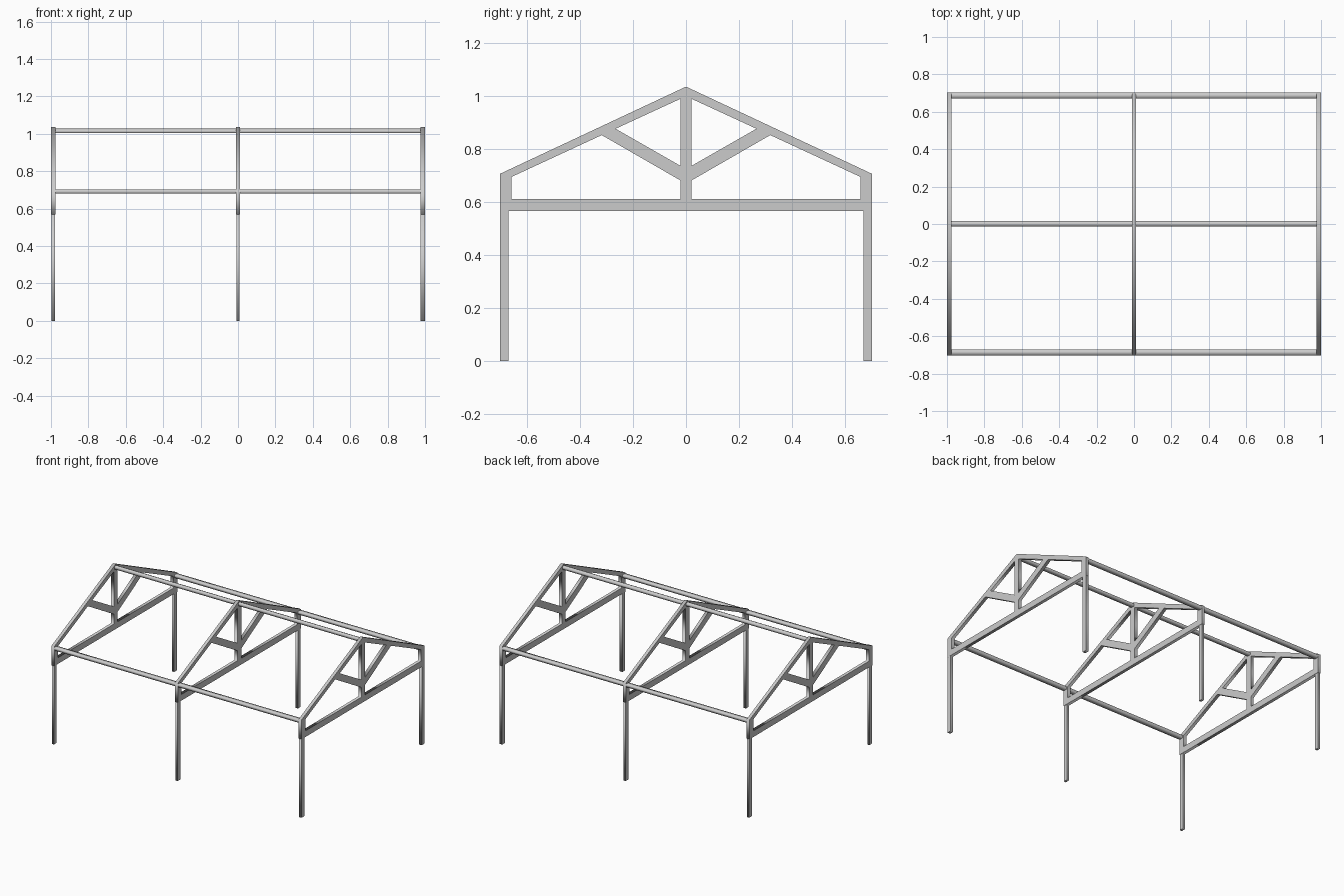
import bpy
import bmesh
from mathutils import Matrix

if "Cube" in bpy.data.objects:
    bpy.data.objects.remove(bpy.data.objects["Cube"])

# local x -> world y, local y -> world z, local z -> world x
SIDE = Matrix(((0, 0, 1, 0), (1, 0, 0, 0), (0, 1, 0, 0), (0, 0, 0, 1)))


def mirror(pts):
    return [(-y, z) for y, z in reversed(pts)]


def plate(name, loops, x, width):
    """Extrude a y-z outline (first loop) with holes (other loops) along x."""
    cu = bpy.data.curves.new(name, 'CURVE')
    cu.dimensions = '2D'
    cu.fill_mode = 'BOTH'
    cu.extrude = width / 2
    for pts in loops:
        s = cu.splines.new('POLY')
        s.points.add(len(pts) - 1)
        for p, (y, z) in zip(s.points, pts):
            p.co = (y, z, 0, 1)
        s.use_cyclic_u = True
    ob = bpy.data.objects.new(name, cu)
    bpy.context.collection.objects.link(ob)
    bpy.ops.object.select_all(action='DESELECT')
    bpy.context.view_layer.objects.active = ob
    ob.select_set(True)
    bpy.ops.object.convert(target='MESH')
    ob = bpy.context.object
    ob.name = name
    ob.data.transform(Matrix.Translation((x, 0, 0)) @ SIDE)
    bm = bmesh.new()
    bm.from_mesh(ob.data)
    bmesh.ops.remove_doubles(bm, verts=bm.verts, dist=1e-5)
    bmesh.ops.recalc_face_normals(bm, faces=bm.faces)
    bm.to_mesh(ob.data)
    bm.free()
    return ob


def rect(y0, y1, z0, z1):
    return [(y0, z0), (y1, z0), (y1, z1), (y0, z1)]


# Truss outline and its openings (right half, mirrored)
outer = [(-0.702, 0.567), (0.702, 0.567), (0.702, 0.707), (0, 1.036), (-0.702, 0.707)]
upper_hole = [(0.021, 0.737), (0.266, 0.877), (0.021, 0.99)]
lower_hole = [(0.021, 0.611), (0.659, 0.611), (0.659, 0.695), (0.318, 0.853), (0.021, 0.682)]
loops = [outer, upper_hole, lower_hole, mirror(upper_hole), mirror(lower_hole)]

# Three trusses, each on a pair of posts: truss x, post x, post width
frames = (("left", -0.988, -0.988, 0.017),
          ("middle", 0, 0, 0.017),
          ("right", 0.988, 0.988, 0.022))
for side, x, post_x, post_w in frames:
    plate(side + "_truss", loops, x, 0.023)
    plate(side + "_front_post", [rect(-0.702, -0.67, 0, 0.567)], post_x, post_w)
    plate(side + "_back_post", [rect(0.67, 0.702, 0, 0.567)], post_x, post_w)

# Lengthwise beams between neighbouring trusses
span = 0.988 - 0.023
ridge = [(-0.013, 1.003), (0.016, 1.003), (0.016, 1.02), (0, 1.027), (-0.013, 1.021)]
for side, x in (("left", -0.494), ("right", 0.494)):
    plate(side + "_ridge_beam", [ridge], x, span)
    plate(side + "_front_eave_beam", [rect(-0.702, -0.671, 0.68, 0.701)], x, span)
    plate(side + "_back_eave_beam", [rect(0.671, 0.702, 0.68, 0.701)], x, span)
